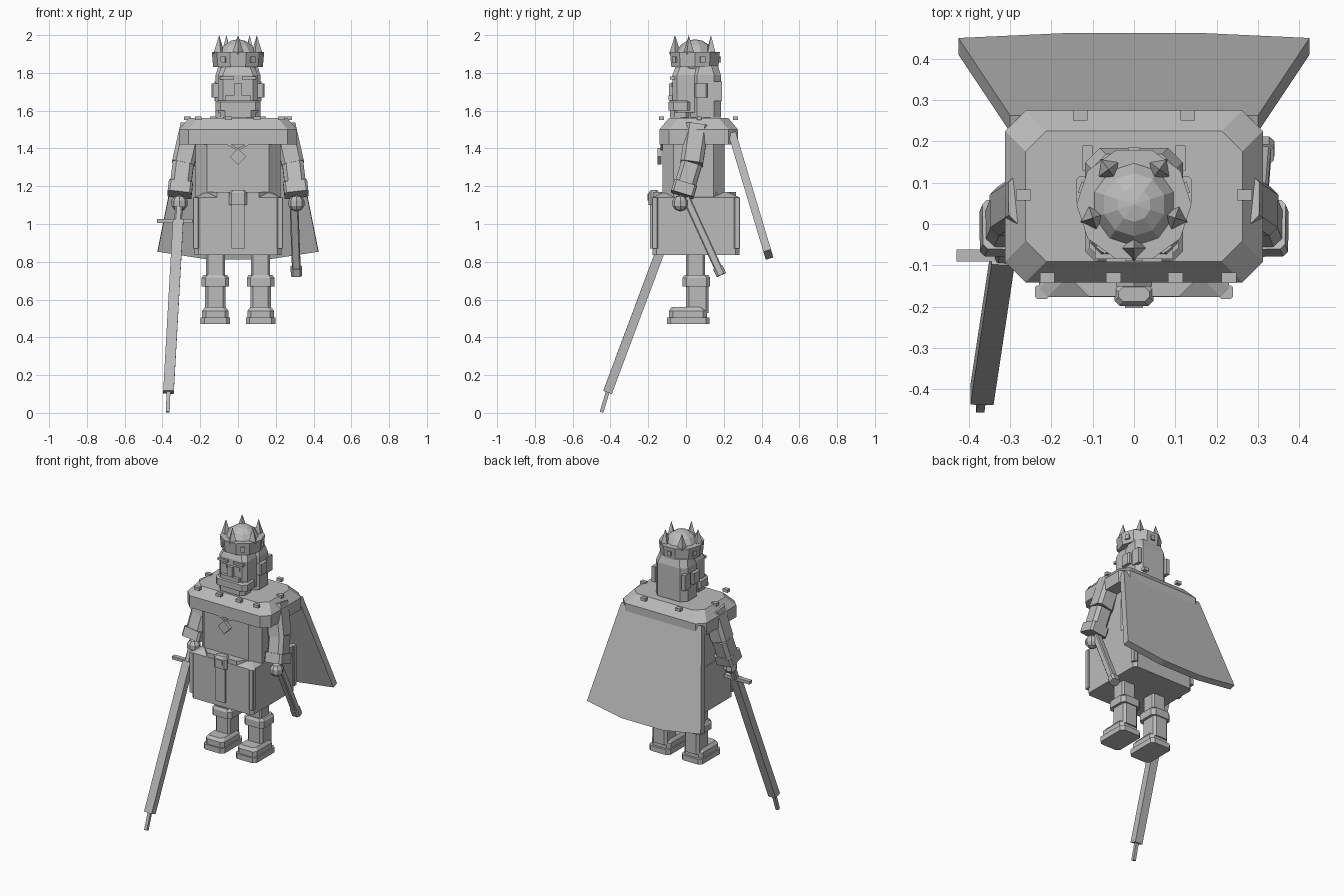
import bpy, bmesh, math
from mathutils import Vector, Matrix

default_cube = bpy.data.objects.get("Cube")
if default_cube:
    bpy.data.objects.remove(default_cube, do_unlink=True)

grey = bpy.data.materials.new("stone grey")
grey.use_nodes = True
grey.diffuse_color = (.5, .5, .5, 1)
grey.node_tree.nodes["Principled BSDF"].inputs["Base Color"].default_value = grey.diffuse_color

LEFT, RIGHT = 1, -1
SIDES = {"left": LEFT, "right": RIGHT}


def finish(name, bm, matrix=Matrix()):
    """Turn a bmesh into a flat shaded object."""
    bm.transform(matrix)
    bmesh.ops.recalc_face_normals(bm, faces=bm.faces)
    mesh = bpy.data.meshes.new(name)
    bm.to_mesh(mesh)
    bm.free()
    mesh.materials.append(grey)
    bpy.context.collection.objects.link(bpy.data.objects.new(name, mesh))


def bridge(bm, low, high):
    """Join two loops of vertices with side walls and close both ends."""
    count = len(low)
    for i in range(count):
        j = (i + 1) % count
        bm.faces.new((low[i], low[j], high[j], high[i]))
    return count


def block(name, bottom, top, wide, deep, x=0, y=0, corner=0, slope=0, inset=0, matrix=Matrix()):
    """Upright block with half sizes, cut corners and an optional sloping shoulder of height slope."""
    levels = [(bottom, 0), (top - slope, 0)]
    if slope:
        levels.append((top, inset))
    bm = bmesh.new()
    loops = []
    for z, shrink in levels:
        hx, hy = wide - shrink, deep - shrink
        corners = []
        for sx, sy in ((1, -1), (1, 1), (-1, 1), (-1, -1)):
            along_x = (x + sx * (hx - corner), y + sy * hy, z)
            along_y = (x + sx * hx, y + sy * (hy - corner), z)
            pair = [along_x, along_y] if sx != sy else [along_y, along_x]
            corners += pair if corner else pair[:1]
        loops.append([bm.verts.new(point) for point in corners])
    for low, high in zip(loops, loops[1:]):
        bridge(bm, low, high)
    bm.faces.new(loops[0])
    bm.faces.new(loops[-1])
    finish(name, bm, matrix)


def beam(name, start, end, wide, deep, corner=0):
    """Block laid between two points."""
    start, end = Vector(start), Vector(end)
    path = end - start
    turn = Vector((0, 0, -1)).rotation_difference(path).to_matrix().to_4x4()
    block(name, -path.length, 0, wide, deep, corner=corner, matrix=Matrix.Translation(start) @ turn)


def cone(name, sides, base, tip, height, place, turn=0):
    bm = bmesh.new()
    bmesh.ops.create_cone(bm, cap_ends=True, segments=sides, radius1=base, radius2=tip, depth=height)
    finish(name, bm, Matrix.Translation(place) @ Matrix.Rotation(turn, 4, "Z"))


def ball(name, sides, rings, radius, place):
    bm = bmesh.new()
    bmesh.ops.create_uvsphere(bm, u_segments=sides, v_segments=rings, radius=radius)
    finish(name, bm, Matrix.Translation(place))


# Legs and boots
for side, s in SIDES.items():
    x = s * .12
    block(side + "_sole", bottom=.47, top=.505, wide=.078, deep=.113, x=x, y=.012, corner=.02)
    block(side + "_foot", bottom=.5, top=.56, wide=.07, deep=.1, x=x, y=.01, corner=.02, slope=.02, inset=.015)
    block(side + "_boot_shaft", bottom=.53, top=.68, wide=.055, deep=.06, x=x, y=.06, corner=.015)
    block(side + "_boot_cuff", bottom=.67, top=.73, wide=.073, deep=.073, x=x, y=.055, corner=.02, slope=.015, inset=.01)
    block(side + "_leg", bottom=.72, top=.86, wide=.05, deep=.05, x=x, y=.05, corner=.01)

# Arms and hands
for side, s in SIDES.items():
    shoulder = Vector((s * .245, .06, 1.52))
    elbow = Vector((s * .29, .03, 1.32))
    wrist = Vector((s * .31, -.02, 1.155))
    beam(side + "_upper_arm", shoulder, elbow, wide=.06, deep=.06, corner=.02)
    beam(side + "_forearm", elbow, wrist, wide=.056, deep=.056, corner=.02)
    beam(side + "_sleeve_cuff", wrist.lerp(elbow, .36), wrist, wide=.064, deep=.062, corner=.012)
    ball(side + "_hand", sides=8, rings=5, radius=.044, place=(wrist.x, -.03, 1.11))

# Skirt with corner trims, belt and hanging strap
block("skirt", bottom=.835, top=1.17, wide=.23, deep=.23, y=.053, corner=.02, slope=.03, inset=.06)
for s in SIDES.values():
    for end in (-1, 1):
        block("skirt_corner_trim", bottom=.87, top=1.14, wide=.016, deep=.016,
              x=s * .223, y=.053 + end * .218, corner=.004)
block("belt", bottom=1.13, top=1.17, wide=.21, deep=.22, y=.045, corner=.1)
block("belt_strap", bottom=.87, top=1.12, wide=.035, deep=.01, y=-.18)
block("buckle", bottom=1.1, top=1.18, wide=.047, deep=.028, y=-.17, corner=.012, slope=.015, inset=.01)
block("buckle_centre", bottom=1.125, top=1.16, wide=.022, deep=.006, y=-.197)

# Torso, mantle and its spots
block("torso", bottom=1.14, top=1.46, wide=.225, deep=.165, y=.04, corner=.06)
block("mantle", bottom=1.42, top=1.56, wide=.312, deep=.208, y=.067, corner=.05, slope=.06, inset=.05)
spots = [(x, -.13) for x in (-.21, -.05, .1, .23)]
for s in SIDES.values():
    spots += [(s * .267, .07), (s * .13, .263)]
for x, y in spots:
    block("mantle_spot", bottom=1.55, top=1.57, wide=.018, deep=.013, x=x, y=y)

# Diamond pendant on a short chain
diamond = Matrix.Translation((0, -.14, 1.358)) @ Matrix.Rotation(math.pi / 4, 4, "Y")
block("pendant", bottom=-.031, top=.031, wide=.031, deep=.011, matrix=diamond)
for side, s in SIDES.items():
    beam(side + "_pendant_chain", (s * .075, -.13, 1.435), (0, -.13, 1.395), wide=.006, deep=.006)

# Cape: a flared slab leaning backwards, with a sagging hem
top, hem, sag, lean = 1.49, .865, .823, .3
outline = [(-.3, top), (-.425, hem), (-.15, sag), (.15, sag), (.425, hem), (.3, top)]
bm = bmesh.new()
layers = []
for y, drop in ((.45, 0), (.41, .012)):
    layers.append([bm.verts.new((x, y + lean * (hem - z), z - drop)) for x, z in outline])
bridge(bm, *layers)
for layer in layers:
    bm.faces.new(layer)
finish("cape", bm)

# Head, hair and beard
block("neck", bottom=1.53, top=1.62, wide=.08, deep=.08, y=.05, corner=.03)
block("head", bottom=1.59, top=1.84, wide=.105, deep=.12, y=.048, corner=.025, slope=.05, inset=.02)
block("hair", bottom=1.565, top=1.84, wide=.118, deep=.08, y=.104, corner=.035, slope=.05, inset=.015)
block("beard", bottom=1.6, top=1.655, wide=.118, deep=.062, y=-.03, corner=.025, slope=.01, inset=.01)
block("beard_tip", bottom=1.565, top=1.6, wide=.095, deep=.055, y=-.03, corner=.025)

# Face details
block("nose", bottom=1.68, top=1.745, wide=.02, deep=.015, y=-.075)
for side, s in SIDES.items():
    block(side + "_moustache", bottom=1.655, top=1.68, wide=.034, deep=.016, x=s * .034, y=-.076)
    block(side + "_brow", bottom=1.765, top=1.78, wide=.036, deep=.015, x=s * .058, y=-.07)
    block(side + "_eye", bottom=1.725, top=1.75, wide=.018, deep=.008, x=s * .048, y=-.07)
    block(side + "_ear", bottom=1.67, top=1.745, wide=.022, deep=.035, x=s * .118, y=.08, corner=.008)
    block(side + "_side_lock", bottom=1.65, top=1.755, wide=.012, deep=.03, x=s * .112, y=.16)

# Crown with dome, points and jewels
hub = Vector((0, .047, 1.87))
step = math.tau / 5
cone("crown_band", sides=10, base=.131, tip=.139, height=.08, place=hub, turn=step / 4)
ball("crown_dome", sides=10, rings=8, radius=.108, place=hub)
for k in range(5):
    angle = k * step - math.pi / 2
    spin = Matrix.Rotation(angle, 3, "Z")
    cone("crown_point", sides=4, base=.032, tip=0, height=.1, place=hub + spin @ Vector((.105, 0, .08)), turn=angle)
    facing = Matrix.Translation(hub) @ Matrix.Rotation(angle + step / 2, 4, "Z")
    block("crown_jewel", bottom=-.016, top=.016, wide=.01, deep=.014, x=.128, matrix=facing)

# Sword in the right hand
grip, end = Vector((-.31, -.03, 1.14)), Vector((-.368, -.415, .11))
guard = grip.lerp(end, .12)
beam("sword_grip", grip, guard, wide=.02, deep=.02, corner=.008)
block("sword_guard", bottom=guard.z - .01, top=guard.z + .01, wide=.095, deep=.015, x=-.335, y=guard.y)
beam("sword_blade", guard, end, wide=.028, deep=.024)
beam("sword_tip", end, (-.372, -.447, .004), wide=.01, deep=.01)

# Scabbard in the left hand
mouth, foot = Vector((.295, 0, 1.14)), Vector((.31, .187, .73))
beam("scabbard", mouth, foot, wide=.023, deep=.021, corner=.006)
beam("scabbard_cap", mouth.lerp(foot, .9), foot, wide=.03, deep=.027, corner=.012)
